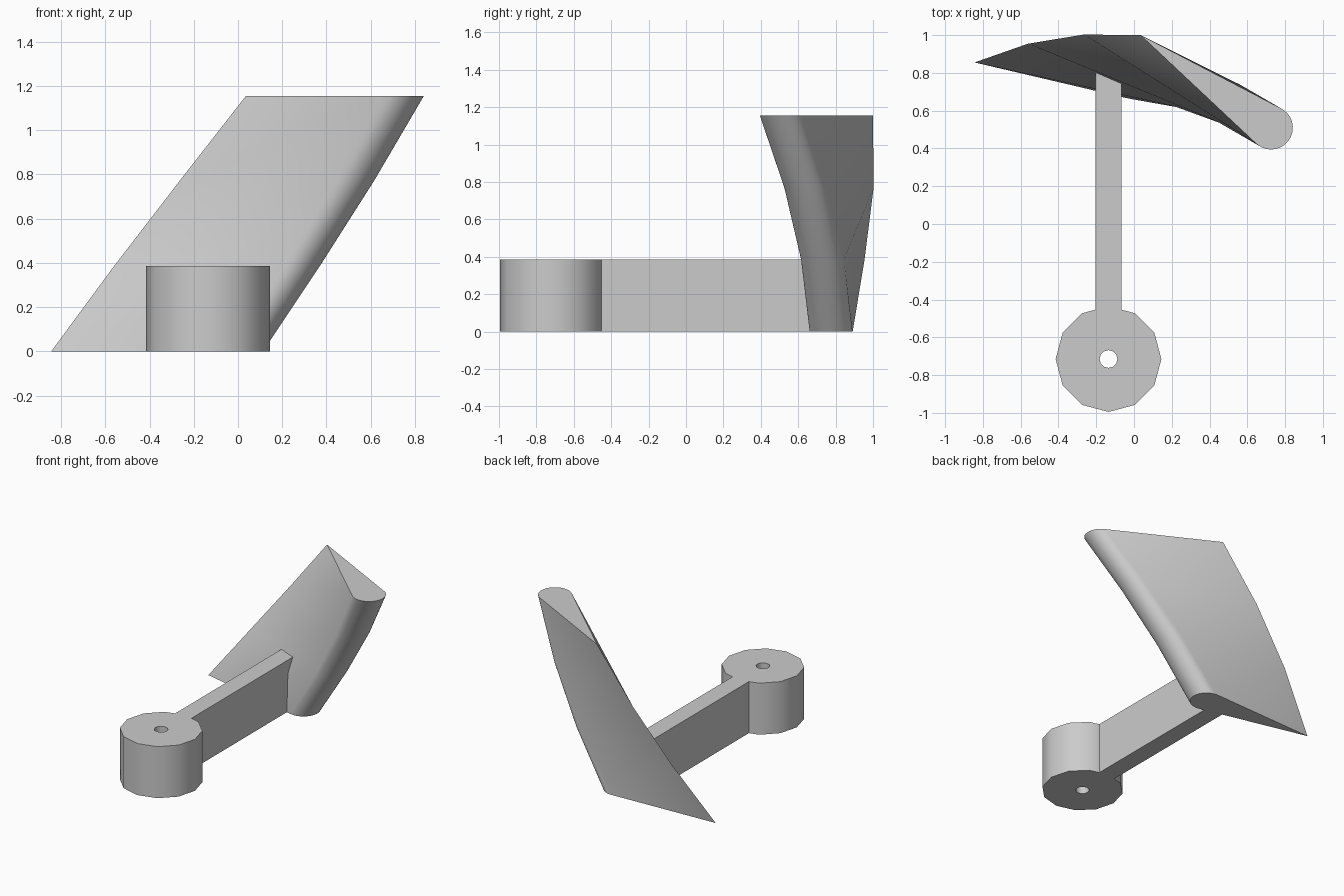
import bpy, bmesh, math
from mathutils import Vector, Matrix

cube = bpy.data.objects.get("Cube")
if cube:
    bpy.data.objects.remove(cube, do_unlink=True)

grey = bpy.data.materials.new("plain grey")
grey.use_nodes = True
grey.diffuse_color = (0.6, 0.6, 0.6, 1)
grey.node_tree.nodes["Principled BSDF"].inputs["Base Color"].default_value = (0.6, 0.6, 0.6, 1)

AXIS = Vector((-0.135, -0.715))   # hub axis, also the twist axis of the blade
HUB_HEIGHT = 0.385
BLADE_HEIGHT = 1.155


def finish(name, bm, smooth=None):
    bmesh.ops.recalc_face_normals(bm, faces=bm.faces)
    mesh = bpy.data.meshes.new(name)
    bm.to_mesh(mesh)
    bm.free()
    mesh.materials.append(grey)
    obj = bpy.data.objects.new(name, mesh)
    bpy.context.collection.objects.link(obj)
    if smooth:
        bpy.ops.object.select_all(action='DESELECT')
        obj.select_set(True)
        bpy.context.view_layer.objects.active = obj
        bpy.ops.object.shade_smooth_by_angle(angle=math.radians(smooth))
    return obj


def polar(radius, angle):
    return Vector((radius * math.cos(angle), radius * math.sin(angle)))


# Hub: twelve-sided collar with a through bore
bm = bmesh.new()
SIDES = 12
section = [(0.28, 0), (0.28, HUB_HEIGHT), (0.047, HUB_HEIGHT), (0.047, 0)]
rings = []
for i in range(SIDES):
    a = math.tau * i / SIDES
    rings.append([bm.verts.new((*(AXIS + polar(r, a)), z)) for r, z in section])
for i in range(SIDES):
    this, following = rings[i], rings[(i + 1) % SIDES]
    for j in range(4):
        k = (j + 1) % 4
        bm.faces.new((this[j], following[j], following[k], this[k]))
finish("hub", bm, 31)

# Arm: straight bar from inside the hub into the blade
bm = bmesh.new()
start, end = -0.55, 0.83
bmesh.ops.create_cube(bm, size=1, matrix=Matrix.Translation(
    (AXIS.x, (start + end) / 2, HUB_HEIGHT / 2)) @ Matrix.Diagonal(
    (0.135, end - start, HUB_HEIGHT, 1)))
finish("arm", bm)

# Blade: teardrop section, extruded upward while turning about the hub axis
tip = polar(1.723, math.radians(114.3))
nose = polar(1.497, math.radians(84.9))
NOSE_RADIUS, ARC, SLICES, TWIST = 0.115, 20, 3, math.radians(-30)
toward_tip = tip - nose
heading = math.atan2(toward_tip.y, toward_tip.x)
tangent = math.acos(NOSE_RADIUS / toward_tip.length)
outline = [tip]
for i in range(ARC + 1):
    a = heading + tangent + (math.tau - 2 * tangent) * i / ARC
    outline.append(nose + polar(NOSE_RADIUS, a))

bm = bmesh.new()
layers = []
for s in range(SLICES + 1):
    turn = Matrix.Rotation(TWIST * s / SLICES, 2)
    z = BLADE_HEIGHT * s / SLICES
    layers.append([bm.verts.new((*(AXIS + turn @ p), z)) for p in outline])
for low, high in zip(layers, layers[1:]):
    for j in range(len(outline)):
        k = (j + 1) % len(outline)
        bm.faces.new((low[j], low[k], high[k]))
        bm.faces.new((low[j], high[k], high[j]))
bm.faces.new(layers[0][::-1])
bm.faces.new(layers[-1])
finish("blade", bm, 30)
